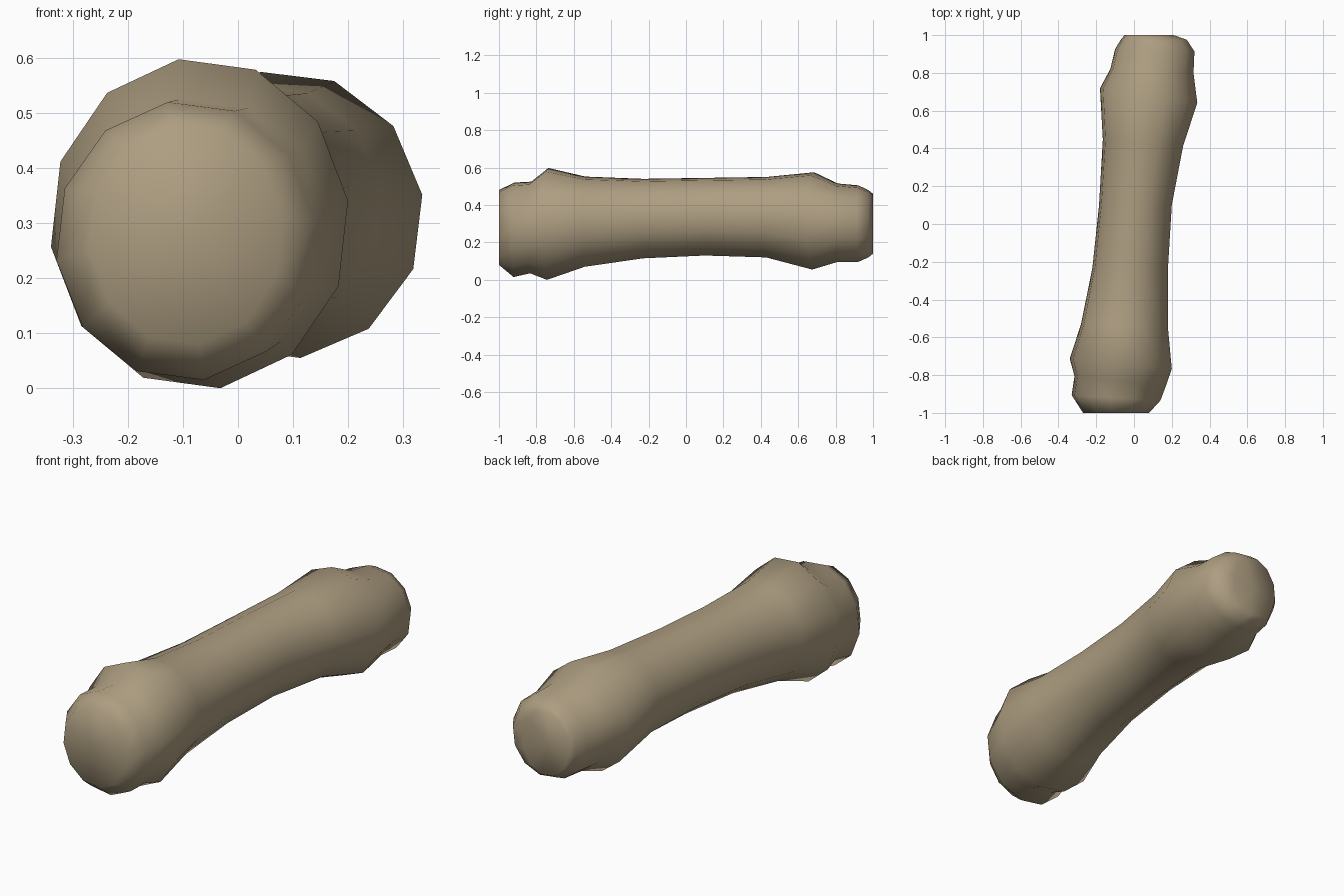
import bpy, bmesh, math

if "Cube" in bpy.data.objects:
    bpy.data.objects.remove(bpy.data.objects["Cube"])

SIDES = 12
PHASE = math.radians(8)

# Cross-sections: y, x min, x max, z min, z max, slant of the ring in y per x
RINGS = [
    (-1.00, -0.27, 0.08, 0.08, 0.48, 0.00),
    (-0.92, -0.33, 0.14, 0.015, 0.52, -0.06),
    (-0.83, -0.315, 0.17, 0.035, 0.525, -0.10),
    (-0.74, -0.34, 0.20, 0.00, 0.598, -0.10),
    (-0.54, -0.28, 0.18, 0.07, 0.552, -0.05),
    (-0.23, -0.22, 0.18, 0.115, 0.54, 0.00),
    (0.10, -0.185, 0.20, 0.13, 0.545, 0.00),
    (0.43, -0.165, 0.26, 0.12, 0.55, -0.08),
    (0.68, -0.18, 0.335, 0.055, 0.575, -0.15),
    (0.81, -0.125, 0.315, 0.095, 0.515, -0.05),
    (0.92, -0.10, 0.32, 0.095, 0.505, -0.03),
    (0.975, -0.07, 0.28, 0.12, 0.48, 0.00),
    (1.00, -0.05, 0.21, 0.14, 0.46, 0.00),
]

# Unit polygon stretched to exactly fill each cross-section's bounds
unit = [(math.cos(PHASE + i * math.tau / SIDES),
         math.sin(PHASE + i * math.tau / SIDES)) for i in range(SIDES)]
reach_x = max(u for u, v in unit)
reach_z = max(v for u, v in unit)


def add_ring(bm, y, x0, x1, z0, z1, slant):
    cx, cz = (x0 + x1) / 2, (z0 + z1) / 2
    rx, rz = (x1 - x0) / 2 / reach_x, (z1 - z0) / 2 / reach_z
    return [bm.verts.new((cx + u * rx, y + slant * u * rx, cz + v * rz))
            for u, v in unit]


def cap(bm, ring, dent):
    # Blunt end with a shallow dent in the middle
    mid = sum((v.co for v in ring), ring[0].co * 0) / SIDES
    mid.y += dent
    centre = bm.verts.new(mid)
    for i in range(SIDES):
        bm.faces.new((ring[i], ring[(i + 1) % SIDES], centre))


# Bone: shaft flaring to a knob at both ends
bm = bmesh.new()
rings = [add_ring(bm, *r) for r in RINGS]
for a, b in zip(rings, rings[1:]):
    for i in range(SIDES):
        j = (i + 1) % SIDES
        bm.faces.new((a[i], a[j], b[j], b[i]))
cap(bm, rings[0], 0.01)
cap(bm, rings[-1], -0.01)
bmesh.ops.recalc_face_normals(bm, faces=bm.faces)
for f in bm.faces:
    f.smooth = True

mesh = bpy.data.meshes.new("bone")
bm.to_mesh(mesh)
bm.free()
bone = bpy.data.objects.new("bone", mesh)
bpy.context.collection.objects.link(bone)

# Single aged-bone colour
mat = bpy.data.materials.new("bone_tan")
mat.diffuse_color = (0.42, 0.34, 0.22, 1)
mat.use_nodes = True
mat.node_tree.nodes["Principled BSDF"].inputs["Base Color"].default_value = mat.diffuse_color
mesh.materials.append(mat)
